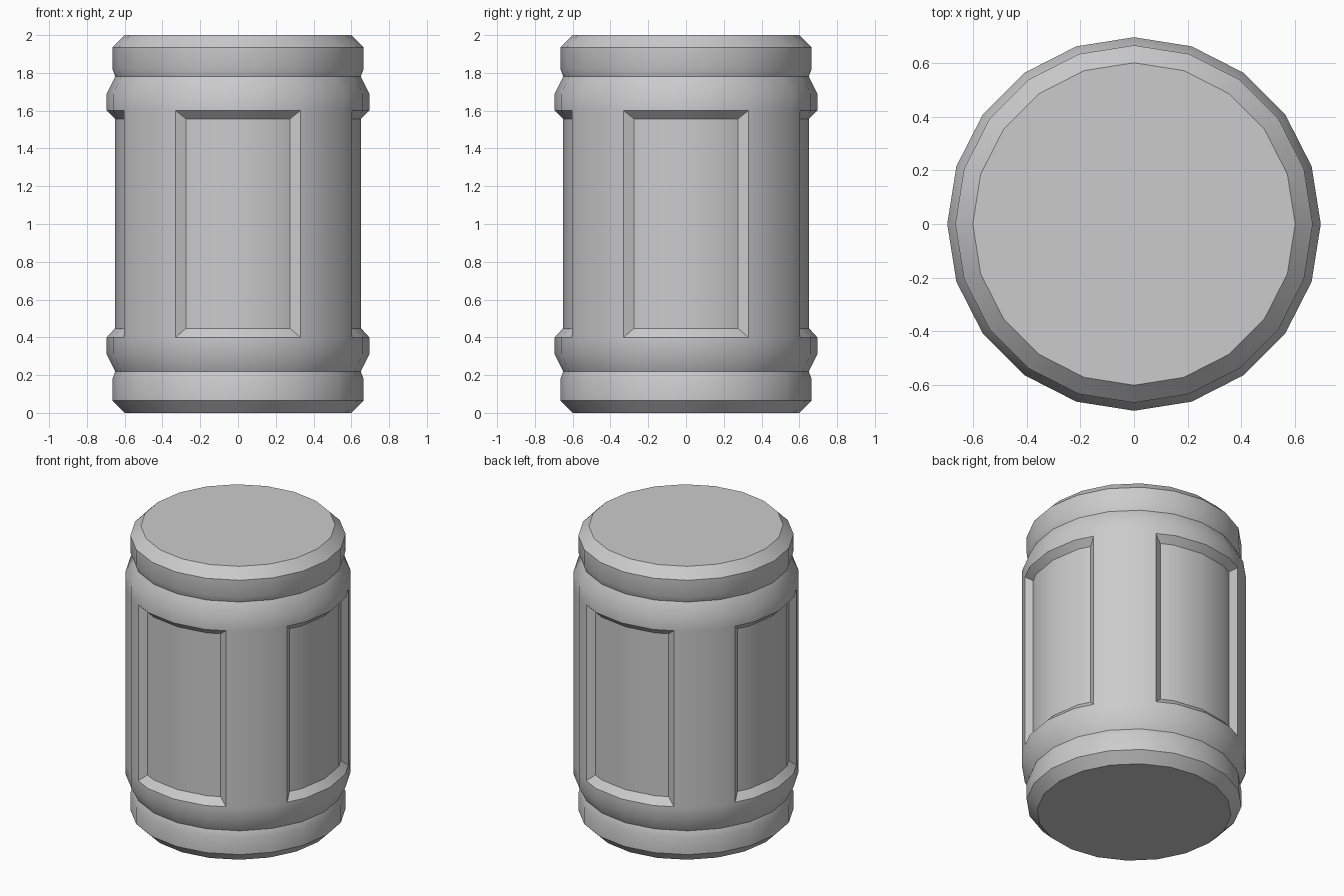
import bpy, bmesh, math

if "Cube" in bpy.data.objects:
    bpy.data.objects.remove(bpy.data.objects["Cube"])

SIDES = 20
R_BODY, R_PANEL = 0.695, 0.652
STEP = 360 / SIDES
EDGE_OUT, EDGE_IN = 28.7, 25.4      # panel half angles

def point(r, deg, z):
    # point on a flat-sided 20-gon of corner radius r
    a = deg % STEP
    d = r * math.cos(math.radians(STEP / 2)) / math.cos(math.radians(a - STEP / 2))
    t = math.radians(deg)
    return (d * math.cos(t), d * math.sin(t), z)

# Outline of the lower half, mirrored for the upper half
half = [(0.60, 0.0), (0.665, 0.065), (0.665, 0.18), (0.65, 0.22), (R_BODY, 0.31), (R_BODY, 0.40)]
profile = half + [(r, 2 - z) for r, z in reversed(half)]
mid = len(half) - 1                 # row just below the panels

# Columns: panel edges plus the regular corners
cols = []
for q in range(4):
    cols += [q * 90 + a for a in (-EDGE_OUT, -18, 0, 18, EDGE_OUT, 36, 54)]
n = len(cols)

bm = bmesh.new()
rings = [[bm.verts.new(point(r, a, z)) for a in cols] for r, z in profile]
bm.faces.new(rings[0][::-1])
bm.faces.new(rings[-1])
for i in range(len(rings) - 1):
    lo, hi = rings[i], rings[i + 1]
    for j in range(n):
        if i == mid and j % 7 < 4:
            continue                # panel opening
        k = (j + 1) % n
        bm.faces.new((lo[j], lo[k], hi[k], hi[j]))

# Four recessed panels with bevelled frames
for q in range(4):
    lo = rings[mid][q * 7:q * 7 + 5]
    hi = rings[mid + 1][q * 7:q * 7 + 5]
    angs = [q * 90 + a for a in (-EDGE_IN, -18, 0, 18, EDGE_IN)]
    ilo = [bm.verts.new(point(R_PANEL, a, 0.447)) for a in angs]
    ihi = [bm.verts.new(point(R_PANEL, a, 1.557)) for a in angs]
    for a, b in ((lo, ilo), (ilo, ihi), (ihi, hi)):
        for j in range(4):
            bm.faces.new((a[j], a[j + 1], b[j + 1], b[j]))
    bm.faces.new((lo[0], ilo[0], ihi[0], hi[0]))
    bm.faces.new((ilo[4], lo[4], hi[4], ihi[4]))

bmesh.ops.recalc_face_normals(bm, faces=bm.faces)
me = bpy.data.meshes.new("barrel")
bm.to_mesh(me)
bm.free()
barrel = bpy.data.objects.new("barrel", me)
bpy.context.collection.objects.link(barrel)
bpy.context.view_layer.objects.active = barrel
barrel.select_set(True)
bpy.ops.object.shade_smooth_by_angle(angle=math.radians(30))
